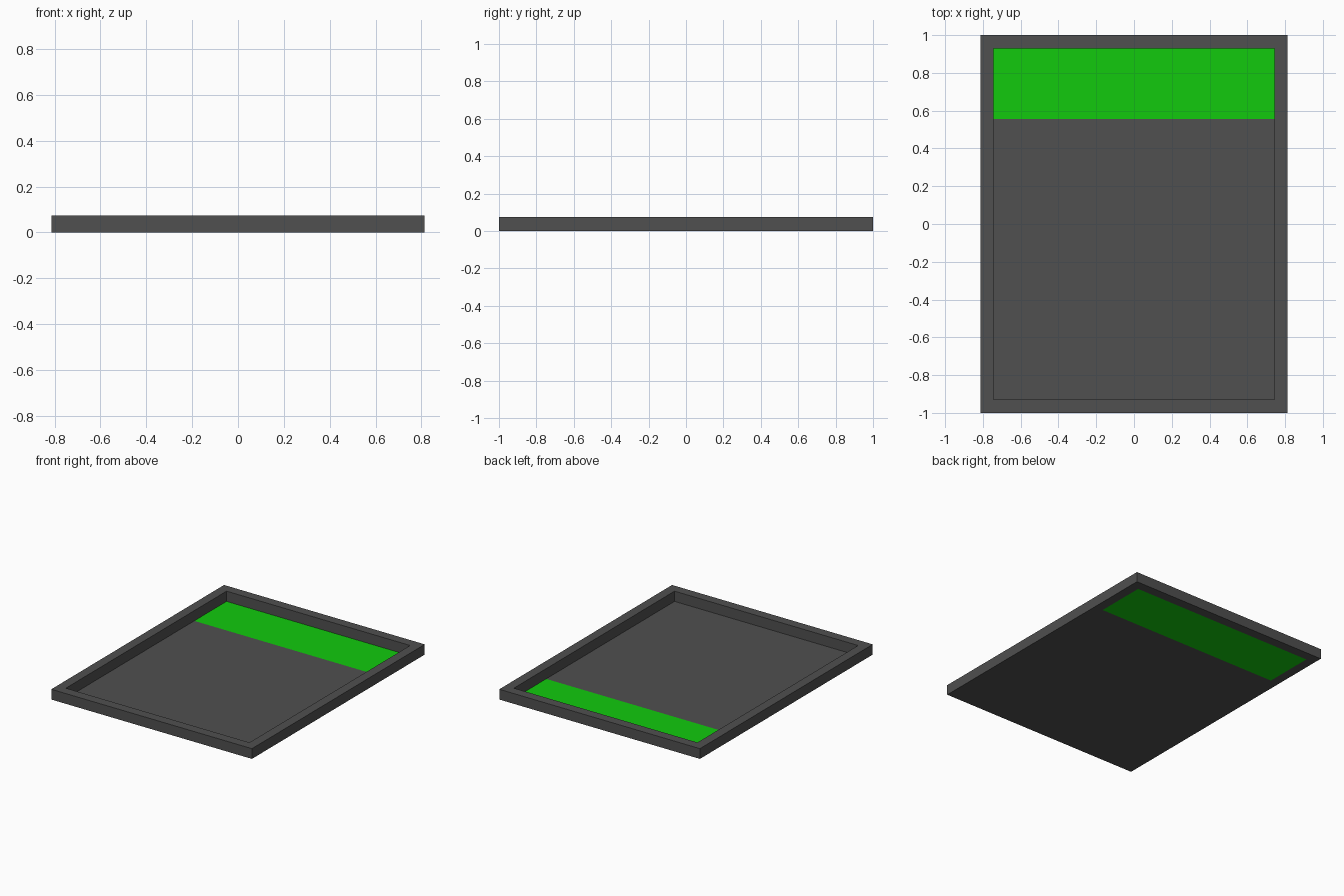
import bpy, bmesh

if "Cube" in bpy.data.objects:
    bpy.data.objects.remove(bpy.data.objects["Cube"])

W, D, H = 0.813, 1.0, 0.075      # outer half-width, half-depth, height
IW, ID = 0.744, 0.93             # inner opening half-sizes
SPLIT = 0.556                    # front edge of the green strip


def material(name, color):
    mat = bpy.data.materials.new(name)
    mat.diffuse_color = (*color, 1)
    mat.use_nodes = True
    mat.node_tree.nodes["Principled BSDF"].inputs["Base Color"].default_value = mat.diffuse_color
    return mat


def add_object(name, bm, mat):
    mesh = bpy.data.meshes.new(name)
    bm.to_mesh(mesh)
    bm.free()
    mesh.materials.append(mat)
    obj = bpy.data.objects.new(name, mesh)
    bpy.context.collection.objects.link(obj)
    return obj


def ring(bm, x, y, z):
    return [bm.verts.new((sx * x, sy * y, z))
            for sx, sy in ((-1, -1), (1, -1), (1, 1), (-1, 1))]


def panel(name, y0, y1, mat):
    bm = bmesh.new()
    bm.faces.new([bm.verts.new(p) for p in
                  ((-IW, y0, 0), (IW, y0, 0), (IW, y1, 0), (-IW, y1, 0))])
    return add_object(name, bm, mat)


grey = material("dark_grey", (0.08, 0.08, 0.08))
green = material("green", (0.006, 0.59, 0.004))

# Raised rim: rectangular section swept around the tray
bm = bmesh.new()
rings = [ring(bm, W, D, 0), ring(bm, W, D, H),
         ring(bm, IW, ID, H), ring(bm, IW, ID, 0)]
for k in range(4):
    a, b = rings[k], rings[(k + 1) % 4]
    for i in range(4):
        j = (i + 1) % 4
        bm.faces.new((a[i], a[j], b[j], b[i]))
bmesh.ops.recalc_face_normals(bm, faces=bm.faces)
add_object("rim", bm, grey)

# Thin floor, split into the grey area and the green strip at the back
panel("floor", -ID, SPLIT, grey)
panel("green_strip", SPLIT, ID, green)
